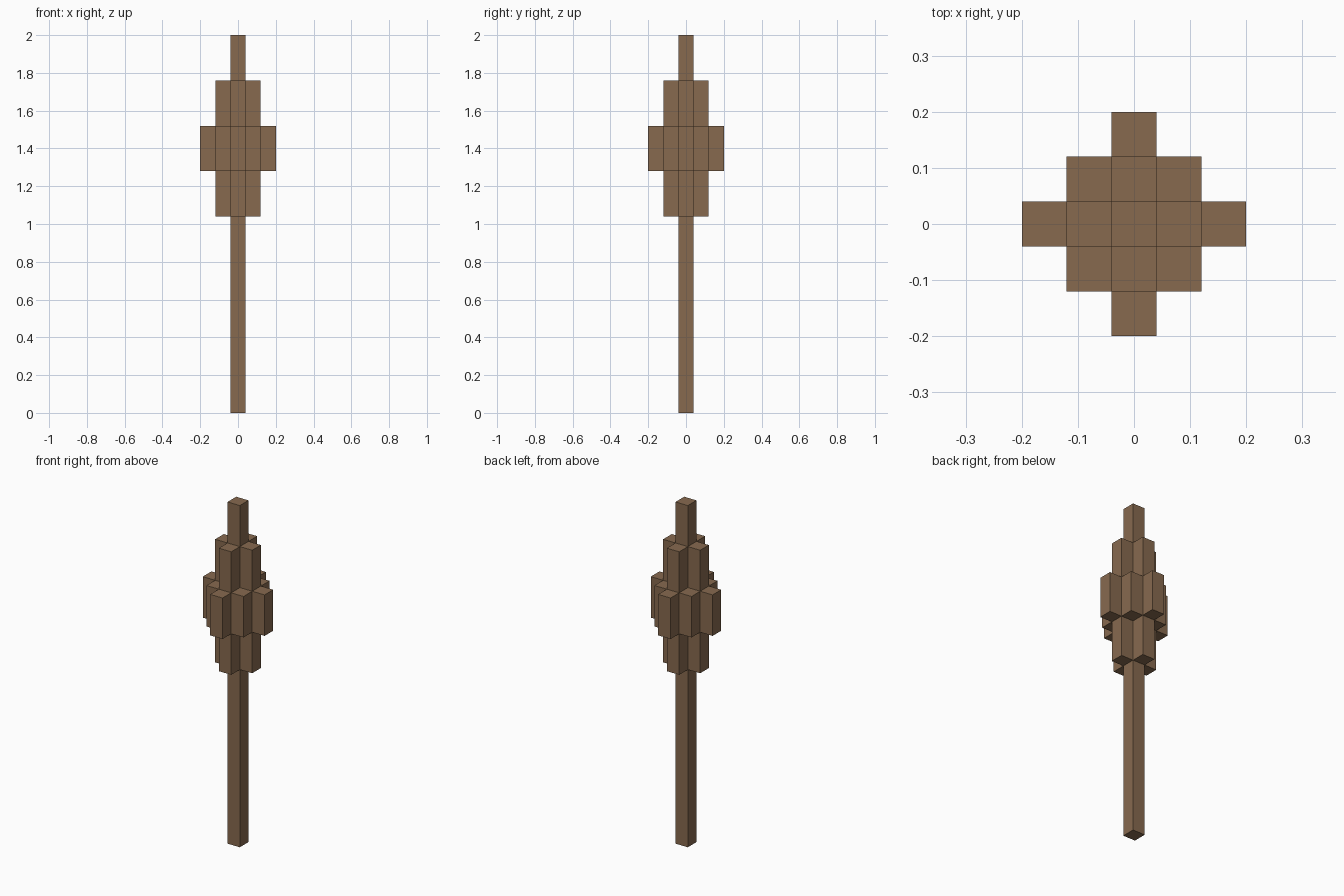
import bpy
import bmesh
from mathutils import Vector

cube = bpy.data.objects.get("Cube")
if cube:
    bpy.data.objects.remove(cube, do_unlink=True)

# Wood colour
WOOD = (0.242, 0.144, 0.078, 1.0)
wood = bpy.data.materials.new("brown wood")
wood.use_nodes = True
wood.diffuse_color = WOOD
wood.node_tree.nodes["Principled BSDF"].inputs["Base Color"].default_value = WOOD

# Stacked tiers: name, bottom, top, reach in blocks from the centre
BLOCK = 0.08
TIERS = [
    ("handle", 0.0, 1.04, 0),
    ("lower_head", 1.04, 1.28, 1),
    ("middle_head", 1.28, 1.52, 2),
    ("upper_head", 1.52, 1.76, 1),
    ("tip", 1.76, 2.0, 0),
]
DIRECTIONS = [Vector(d) for d in
              ((1, 0, 0), (-1, 0, 0), (0, 1, 0), (0, -1, 0), (0, 0, 1), (0, 0, -1))]


def filled(i, j, k):
    """Each tier is a stepped diamond of square blocks."""
    return 0 <= k < len(TIERS) and abs(i) + abs(j) <= TIERS[k][3]


def add_side(bm, centre, half, normal):
    """One outward-facing rectangle of a block."""
    u = Vector((normal.y, normal.z, normal.x))
    v = normal.cross(u)
    corners = [normal - u - v, normal + u - v, normal + u + v, normal - u + v]
    bm.faces.new([bm.verts.new(centre + c * half) for c in corners])


# Only the exposed sides of each block are made, giving one clean shell
for k, (name, bottom, top, reach) in enumerate(TIERS):
    bm = bmesh.new()
    half = Vector((BLOCK / 2, BLOCK / 2, (top - bottom) / 2))
    for i in range(-reach, reach + 1):
        for j in range(-reach, reach + 1):
            if not filled(i, j, k):
                continue
            centre = Vector((i * BLOCK, j * BLOCK, (bottom + top) / 2))
            for n in DIRECTIONS:
                if not filled(i + int(n.x), j + int(n.y), k + int(n.z)):
                    # component-wise scaling of the unit corners
                    u = Vector((n.y, n.z, n.x))
                    v = n.cross(u)
                    verts = []
                    for a, b in ((-1, -1), (1, -1), (1, 1), (-1, 1)):
                        c = n + a * u + b * v
                        offset = Vector([p * h for p, h in zip(c, half)])
                        verts.append(bm.verts.new(centre + offset))
                    bm.faces.new(verts)
    bmesh.ops.remove_doubles(bm, verts=bm.verts, dist=0.001)
    mesh = bpy.data.meshes.new(name)
    bm.to_mesh(mesh)
    bm.free()
    mesh.materials.append(wood)
    bpy.context.collection.objects.link(bpy.data.objects.new(name, mesh))
